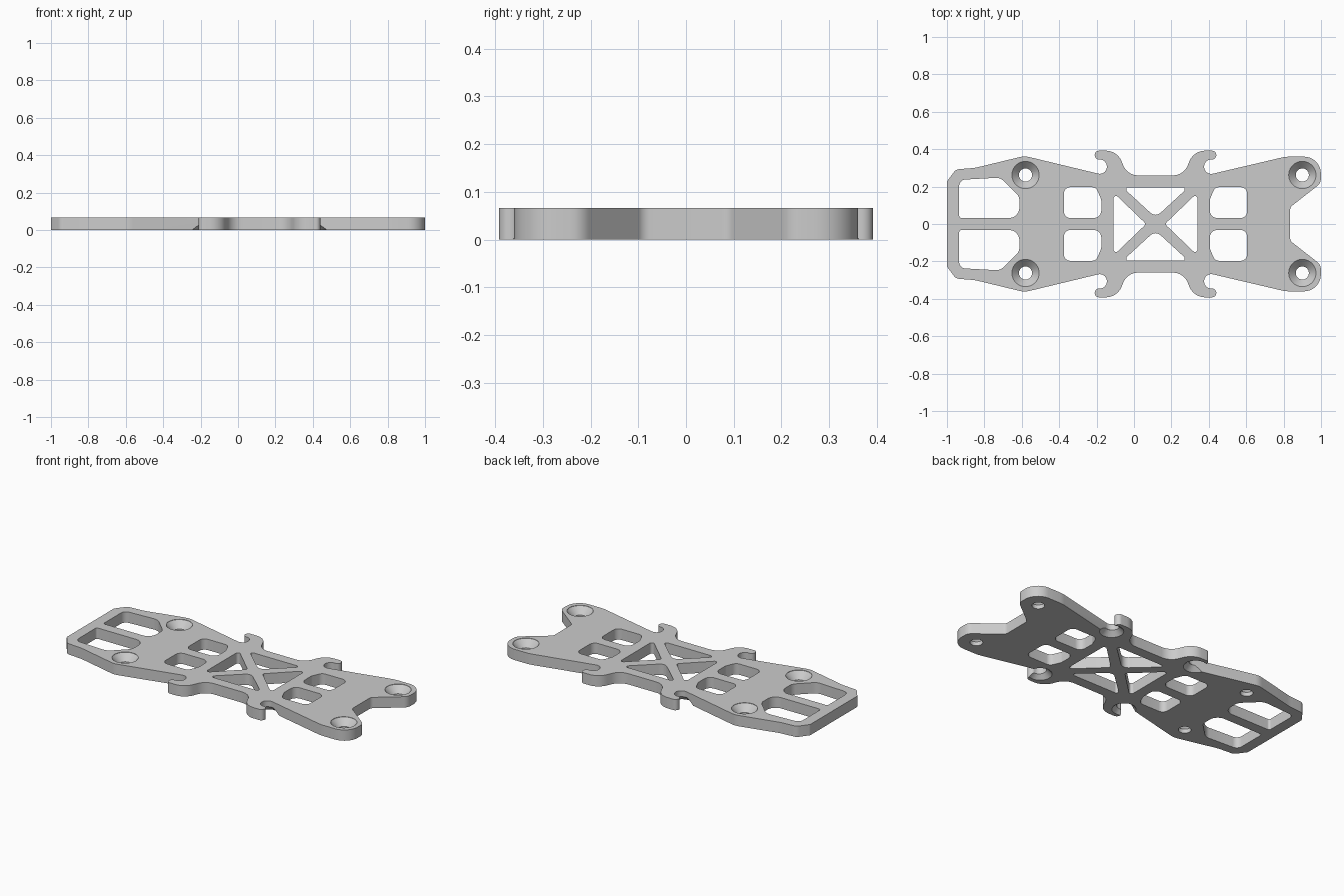
import bpy, bmesh, math
from mathutils import Vector

if "Cube" in bpy.data.objects:
    bpy.data.objects.remove(bpy.data.objects["Cube"])

T = 0.066      # plate thickness
CX = 0.115     # symmetry axis of the central truss

grey = bpy.data.materials.new("light grey")
grey.diffuse_color = (0.6, 0.6, 0.6, 1)
grey.use_nodes = True
grey.node_tree.nodes["Principled BSDF"].inputs["Base Color"].default_value = grey.diffuse_color


def fillet(corners):
    """Round each corner (x, y, radius) of a closed polygon."""
    out, n = [], len(corners)
    for i, (x, y, r) in enumerate(corners):
        p = Vector((x, y))
        a = (Vector(corners[i - 1][:2]) - p).normalized()
        b = (Vector(corners[(i + 1) % n][:2]) - p).normalized()
        half = a.angle(b) / 2
        t = r / math.tan(half)
        c = p + (a + b).normalized() * (r / math.sin(half))
        s, e = p + a * t - c, p + b * t - c
        sweep = math.pi - 2 * half
        sign = 1 if s.x * e.y - s.y * e.x > 0 else -1
        steps = max(2, math.ceil(sweep / math.radians(9)))
        for k in range(steps + 1):
            ang = sign * sweep * k / steps
            out.append((c.x + s.x * math.cos(ang) - s.y * math.sin(ang),
                        c.y + s.x * math.sin(ang) + s.y * math.cos(ang)))
    return out


def flip_x(pts):
    return [(2 * CX - x, y, r) for x, y, r in reversed(pts)]


def flip_y(pts):
    return [(x, -y, r) for x, y, r in reversed(pts)]


# Outline: left end, hook, mirrored hook, right horn, then mirrored in y
hook = [(-0.145, 0.258, 0.038), (-0.145, 0.345, 0.038), (-0.21, 0.345, 0.023),
        (-0.21, 0.392, 0.023), (-0.09, 0.392, 0.09), (-0.035, 0.26, 0.085)]
left_end = [(-1, 0.228, 0.02), (-0.952, 0.292, 0.04), (-0.85, 0.3, 0.2),
            (-0.585, 0.364, 0.1)]
right_horn = [(0.81, 0.36, 0.15), (0.999, 0.36, 0.09), (0.999, 0.218, 0.05),
              (0.835, 0.09, 0.03)]
upper = left_end + hook + flip_x(hook) + right_horn
loops = [upper + flip_y(upper)]

# Windows
end_window = [(-0.935, 0.032, 0.014), (-0.935, 0.236, 0.035),
              (-0.715, 0.248, 0.06), (-0.613, 0.148, 0.05), (-0.613, 0.032, 0.055)]
mid_window = [(-0.375, 0.032, 0.035), (-0.375, 0.197, 0.035),
              (-0.203, 0.197, 0.035), (-0.175, 0.13, 0.03), (-0.175, 0.032, 0.04)]
top_triangle = [(-0.06, 0.196, 0.012), (0.29, 0.196, 0.012), (CX, 0.035, 0.04)]
side_triangle = [(-0.11, 0.168, 0.014), (0.065, 0, 0.015), (-0.11, -0.168, 0.014)]
for w in (end_window, mid_window, flip_x(mid_window), top_triangle):
    loops += [w, flip_y(w)]
loops += [side_triangle, flip_x(side_triangle)]

# Plate extruded from the flat profile
curve = bpy.data.curves.new("plate", 'CURVE')
curve.dimensions = '2D'
curve.fill_mode = 'BOTH'
curve.extrude = T / 2
for loop in loops:
    pts = fillet(loop)
    sp = curve.splines.new('POLY')
    sp.points.add(len(pts) - 1)
    for q, (x, y) in zip(sp.points, pts):
        q.co = (x, y, T / 2, 1)
    sp.use_cyclic_u = True
plate = bpy.data.objects.new("plate", curve)
bpy.context.collection.objects.link(plate)
bpy.context.view_layer.objects.active = plate
plate.select_set(True)
bpy.ops.object.convert(target='MESH')
plate = bpy.context.object
bm = bmesh.new()
bm.from_mesh(plate.data)
for v in bm.verts:
    v.co.z = 0 if v.co.z < T / 2 else T
bmesh.ops.remove_doubles(bm, verts=bm.verts, dist=1e-4)
bmesh.ops.recalc_face_normals(bm, faces=bm.faces)
bm.to_mesh(plate.data)
bm.free()


def lathe(bm, cx, cy, profile, n=40):
    """Closed round cutter from (radius, z) pairs, bottom to top."""
    rings = [[bm.verts.new((cx + r * math.cos(2 * math.pi * k / n),
                            cy + r * math.sin(2 * math.pi * k / n), z))
              for k in range(n)] for r, z in profile]
    for a, b in zip(rings, rings[1:]):
        for k in range(n):
            j = (k + 1) % n
            bm.faces.new((a[k], a[j], b[j], b[k]))
    bm.faces.new(rings[0][::-1])
    bm.faces.new(rings[-1])


# Countersunk screw holes on top, conical reliefs under the hooks
bm = bmesh.new()
for s in (1, -1):
    for x in (-0.58, 0.9):
        lathe(bm, x, s * 0.262, [(0.035, -0.02), (0.035, 0.024),
                                 (0.073, T - 0.002), (0.073, T + 0.02)])
    for x in (-0.183, 2 * CX + 0.183):
        lathe(bm, x, s * 0.303, [(0.066, -0.02), (0.066, 0), (0.036, 0.03)])
me = bpy.data.meshes.new("hole_cutter")
bm.to_mesh(me)
bm.free()
cutter = bpy.data.objects.new("hole_cutter", me)
bpy.context.collection.objects.link(cutter)

mod = plate.modifiers.new("holes", 'BOOLEAN')
mod.operation = 'DIFFERENCE'
mod.solver = 'EXACT'
mod.object = cutter
bpy.ops.object.modifier_apply(modifier=mod.name)
bpy.data.objects.remove(cutter)

plate.data.materials.clear()
plate.data.materials.append(grey)
bpy.ops.object.shade_smooth_by_angle(angle=math.radians(30))
